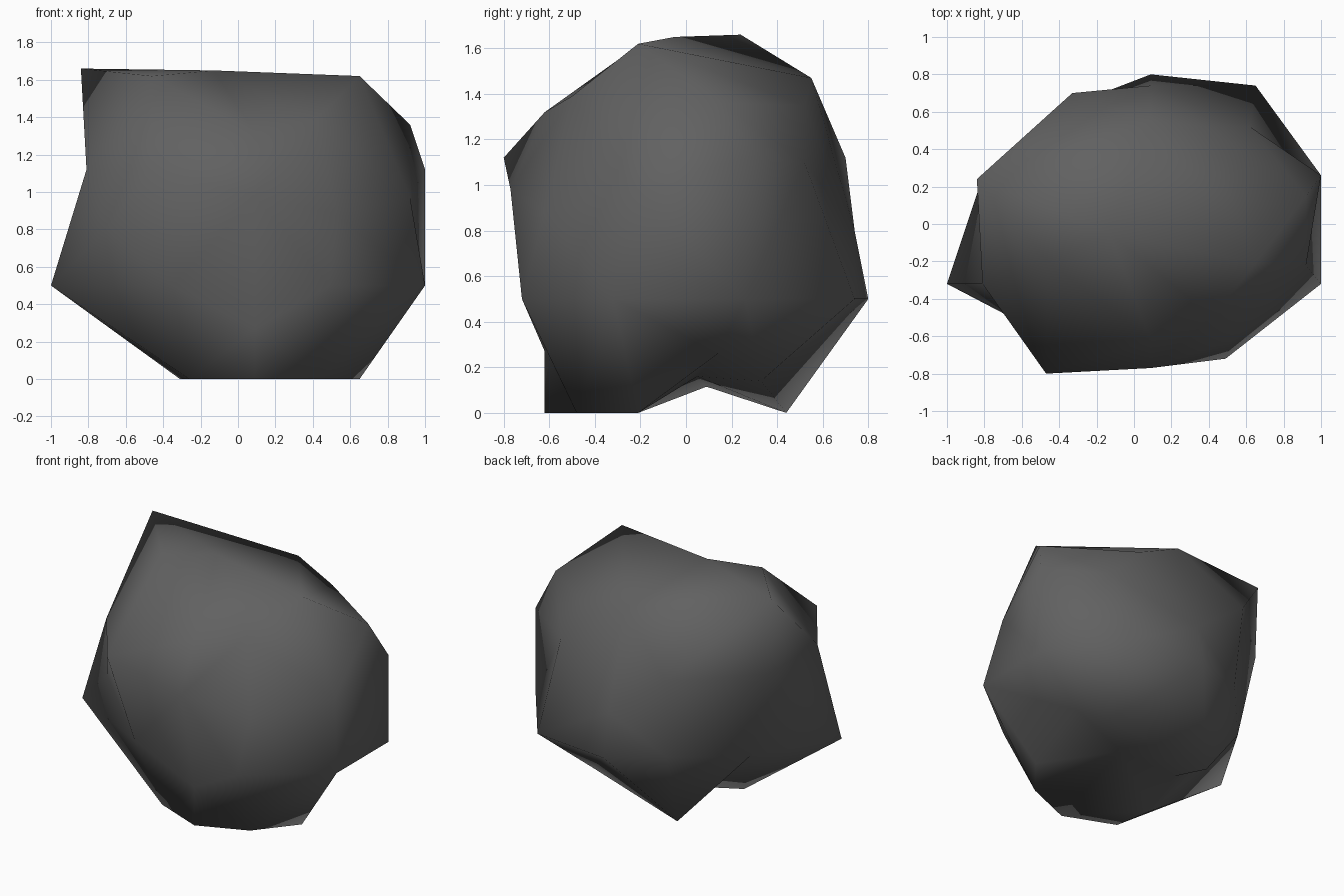
import bpy, bmesh
from mathutils import Vector

if "Cube" in bpy.data.objects:
    bpy.data.objects.remove(bpy.data.objects["Cube"])

# Dark stone colour
stone = bpy.data.materials.new("dark_grey_stone")
stone.diffuse_color = (0.12, 0.12, 0.12, 1)
stone.use_nodes = True
stone.node_tree.nodes["Principled BSDF"].inputs["Base Color"].default_value = stone.diffuse_color

# Key corners of the boulder, grouped by height
crown = [(-.84, .24, 1.66), (.65, -.21, 1.62), (-.13, -.05, 1.65), (-.46, -.2, 1.62),
         (.09, .55, 1.47), (.92, .15, 1.36), (.38, .52, 1.35), (.09, -.62, 1.32), (.42, -.5, 1.39)]
shoulder = [(-.47, -.8, 1.12), (-.81, -.32, 1.12), (-.81, .25, 1.12), (-.33, .7, 1.12),
            (1, .26, 1.12), (.92, -.22, .97), (.09, -.77, .98), (.62, .52, 1.1),
            (.09, .74, .8), (.53, -.62, .88), (-.7, -.47, .8)]
waist = [(1, .26, .5), (1, -.32, .5), (.49, -.72, .5), (.65, .74, .5), (.09, .8, .5),
         (-1, -.32, .5), (-.67, .24, .5), (-.35, -.66, .5), (-.3, .65, .55)]
foot = [(.09, -.62, 0), (.65, -.21, 0), (-.31, -.21, 0), (.43, -.48, 0), (-.26, -.48, 0),
        (-.24, .44, 0), (.5, .33, .14), (.6, .14, .26), (-.27, .09, .115), (.15, .05, .16),
        (.09, -.62, .27)]

# Skin the corners: triangulate their directions on a sphere, then restore
# each corner's true distance so that the hollows stay hollow
centre = Vector((0, 0, .83))
bm = bmesh.new()
target = {}
for p in crown + shoulder + waist + foot:
    v = bm.verts.new((Vector(p) - centre).normalized())
    target[v] = Vector(p)
bmesh.ops.convex_hull(bm, input=bm.verts[:])
for v in bm.verts:
    v.co = target[v]
bmesh.ops.recalc_face_normals(bm, faces=bm.faces[:])
for f in bm.faces:
    f.smooth = True

# Boulder
mesh = bpy.data.meshes.new("boulder")
bm.to_mesh(mesh)
bm.free()
mesh.materials.append(stone)
boulder = bpy.data.objects.new("boulder", mesh)
bpy.context.collection.objects.link(boulder)
